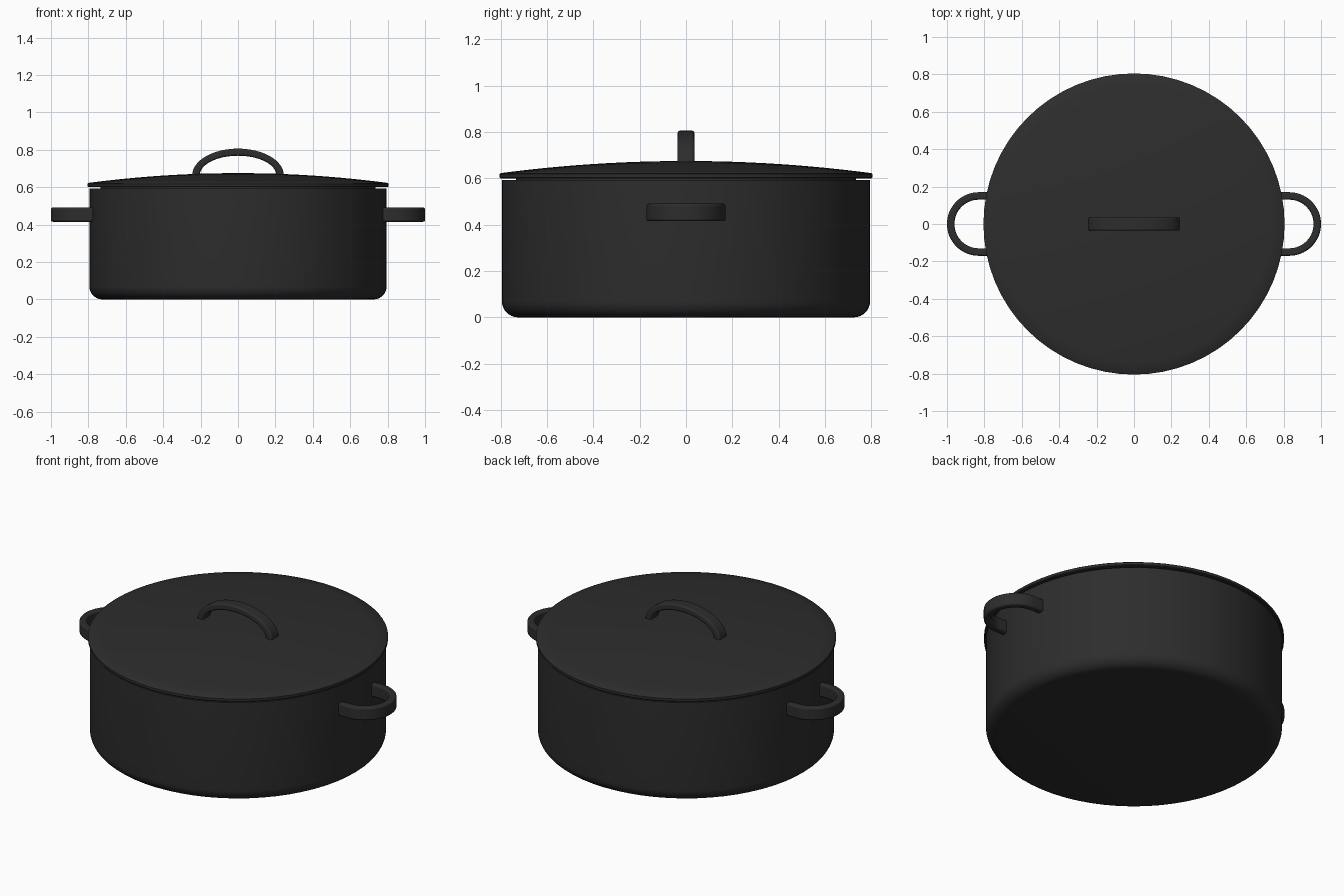
import bpy, bmesh
from math import sin, cos, pi, sqrt, radians
from mathutils import Vector

if "Cube" in bpy.data.objects:
    bpy.data.objects.remove(bpy.data.objects["Cube"], do_unlink=True)

SEGMENTS = 64
POT_R, POT_TOP, WALL, FILLET = 0.795, 0.592, 0.035, 0.07
LID_R, LID_EDGE, LID_TOP = 0.805, 0.622, 0.675

black = bpy.data.materials.new("black enamel")
black.use_nodes = True
COLOUR = (0.026, 0.026, 0.026, 1)
black.diffuse_color = COLOUR
black.node_tree.nodes["Principled BSDF"].inputs["Base Color"].default_value = COLOUR


def finish(bm, name, bevel=0):
    bmesh.ops.remove_doubles(bm, verts=bm.verts, dist=1e-5)
    bmesh.ops.recalc_face_normals(bm, faces=bm.faces)
    mesh = bpy.data.meshes.new(name)
    bm.to_mesh(mesh)
    bm.free()
    mesh.materials.append(black)
    obj = bpy.data.objects.new(name, mesh)
    bpy.context.collection.objects.link(obj)
    bpy.ops.object.select_all(action="DESELECT")
    obj.select_set(True)
    bpy.context.view_layer.objects.active = obj
    bpy.ops.object.shade_smooth_by_angle(angle=radians(40))
    if bevel:
        mod = obj.modifiers.new("soft edges", "BEVEL")
        mod.width, mod.segments = bevel, 3
        mod.limit_method, mod.angle_limit = "ANGLE", radians(40)
    return obj


def lathe(name, profile):
    """Spin a radius/height profile round the z axis."""
    bm = bmesh.new()
    verts = [bm.verts.new((r, 0, z)) for r, z in profile]
    edges = [bm.edges.new(pair) for pair in zip(verts, verts[1:])]
    bmesh.ops.spin(bm, geom=verts + edges, cent=(0, 0, 0), axis=(0, 0, 1),
                   angle=2 * pi, steps=SEGMENTS, use_merge=True)
    return finish(bm, name)


def strap(name, outer, inner, half_width, across):
    """Bent bar of rectangular section between two matching curves."""
    bm = bmesh.new()
    side = Vector(across) * half_width
    rings = [[bm.verts.new(p) for p in (o - side, o + side, i + side, i - side)]
             for o, i in zip(outer, inner)]
    for a, b in zip(rings, rings[1:]):
        for k in range(4):
            n = (k + 1) % 4
            bm.faces.new((a[k], a[n], b[n], b[k]))
    bm.faces.new(rings[0])
    bm.faces.new(rings[-1])
    return finish(bm, name, bevel=0.01)


def fillet(radius, base, size, steps=8):
    """Quarter round from the floor up into the wall."""
    turns = [pi / 2 * k / steps for k in range(steps + 1)]
    return [(radius - size + size * sin(t), base + size - size * cos(t)) for t in turns]


# Hollow pot with rounded lower edge
outside = fillet(POT_R, 0, FILLET)
inside = fillet(POT_R - WALL, WALL, FILLET - 0.02)
lathe("pot", [(0, 0)] + outside + [(POT_R, POT_TOP), (POT_R - WALL, POT_TOP)]
      + inside[::-1] + [(0, WALL)])

# Shallow domed lid with a locating lip underneath
rise = LID_TOP - LID_EDGE
sphere = (LID_R ** 2 + rise ** 2) / (2 * rise)
radii = [(LID_R - 0.006) * k / 12 for k in range(12, -1, -1)]
dome = [(r, LID_TOP - sphere + sqrt(sphere ** 2 - r * r)) for r in radii]
lathe("lid", [(0, 0.6), (0.71, 0.6), (0.71, 0.575), (0.735, 0.575), (0.735, 0.6),
              (LID_R - 0.004, 0.6), (LID_R, 0.604), (LID_R, 0.618)] + dome)

# Arched grip on the lid
turns = [pi * k / 32 for k in range(33)]


def arch(a, b):
    return [Vector((a * cos(t), 0, 0.663 + b * sin(t))) for t in turns]


strap("lid_handle", arch(0.245, 0.143), arch(0.205, 0.105), 0.036, (0, 1, 0))


# Looped handles on both sides of the pot
def loop(sign, radius):
    bend = [Vector((sign * (0.83 + radius * cos(t - pi / 2)),
                    radius * sin(t - pi / 2), 0.453)) for t in turns]
    start, end = bend[0].copy(), bend[-1].copy()
    start.x = end.x = sign * 0.772
    return [start] + bend + [end]


for name, sign in (("left_handle", 1), ("right_handle", -1)):
    strap(name, loop(sign, 0.17), loop(sign, 0.13), 0.038, (0, 0, 1))
